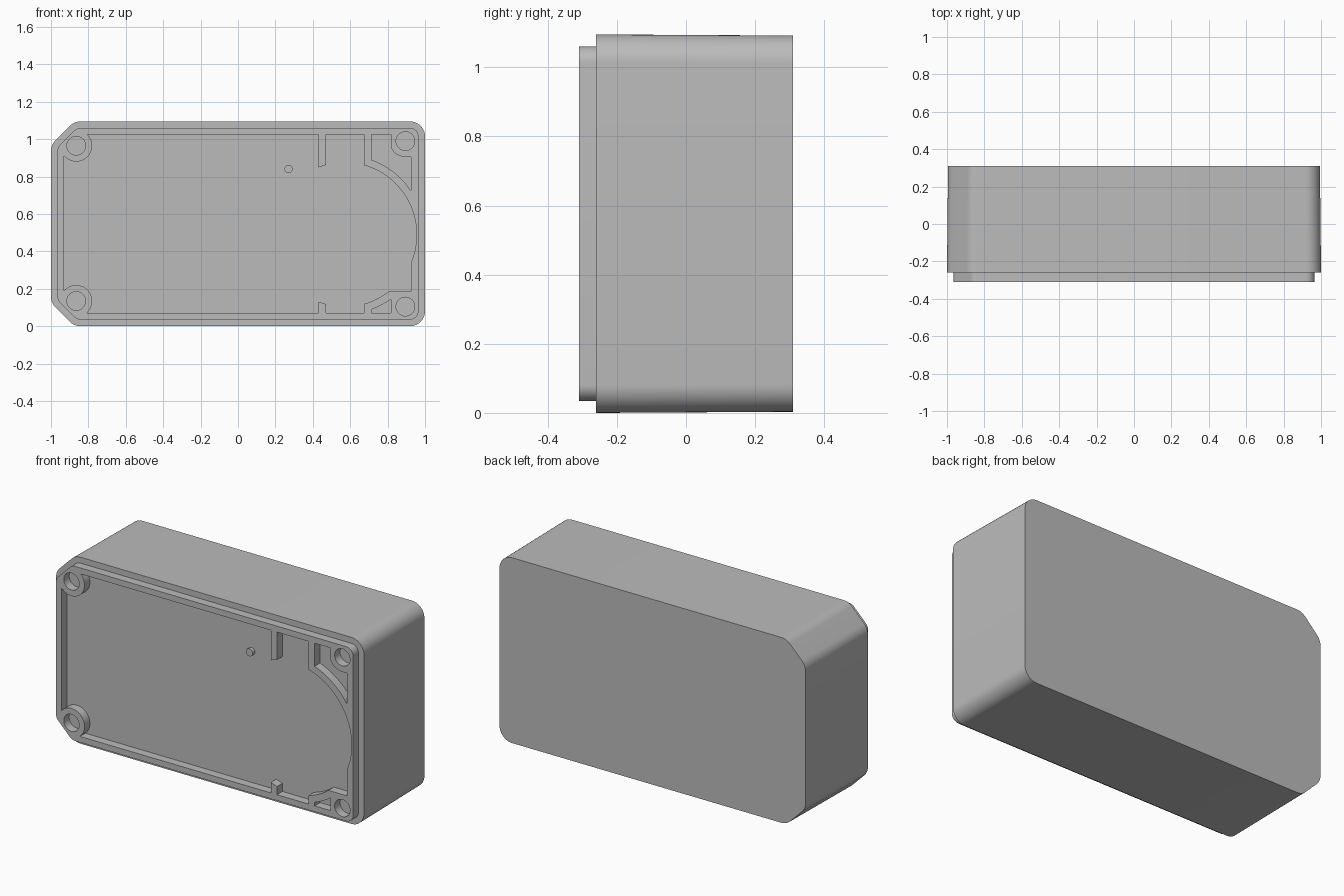
import bpy, bmesh
from math import radians, sin, cos, acos, degrees, sqrt
from mathutils import Vector

cube = bpy.data.objects.get("Cube")
if cube:
    bpy.data.objects.remove(cube, do_unlink=True)

# Single plastic colour
plastic = bpy.data.materials.new("grey_plastic")
plastic.use_nodes = True
colour = (0.5, 0.5, 0.5, 1)
plastic.diffuse_color = colour
plastic.node_tree.nodes["Principled BSDF"].inputs["Base Color"].default_value = colour

HEIGHT, MID = 1.095, 0.5475
FRONT, SEAT, BACK = -0.31, -0.26, 0.31


def arc(cx, cz, r, a, b, n=24):
    """Points along an arc from angle a to b, in degrees."""
    return [(cx + r * cos(radians(a + (b - a) * i / n)),
             cz + r * sin(radians(a + (b - a) * i / n))) for i in range(n + 1)]


def circle(cx, cz, r, n=40):
    return arc(cx, cz, r, 0, 360, n)[:-1]


def case_outline(inset, chamfer, radius):
    """Rectangle with chamfers on one end, every corner rounded off."""
    x, lo, hi = 1 - inset, inset, HEIGHT - inset
    corners = [Vector(p) for p in ((x, lo), (x, hi), (-x + chamfer, hi), (-x, hi - chamfer),
                                   (-x, lo + chamfer), (-x + chamfer, lo))]
    pts = []
    for i, p in enumerate(corners):
        u = (corners[i - 1] - p).normalized()
        v = (corners[(i + 1) % len(corners)] - p).normalized()
        half = u.angle(v) / 2
        centre = p + (u + v).normalized() * radius / sin(half)
        reach = radius * cos(half) / sin(half)
        start, end = p + u * reach - centre, p + v * reach - centre
        for k in range(9):
            d = start.lerp(end, k / 8).normalized() * radius
            pts.append(tuple(centre + d))
    return pts


def finish(obj):
    obj.data.materials.clear()
    obj.data.materials.append(plastic)
    bpy.ops.object.select_all(action="DESELECT")
    obj.select_set(True)
    bpy.context.view_layer.objects.active = obj
    bpy.ops.object.shade_smooth_by_angle(angle=radians(30))


def prism(name, outline, y0, y1, taper=1.0):
    """Solid between two depths, its far end slightly scaled for draft."""
    bm = bmesh.new()
    near = [bm.verts.new((x, y0, z)) for x, z in outline]
    far = [bm.verts.new((x * taper, y1, MID + (z - MID) * taper)) for x, z in outline]
    bm.faces.new(near)
    bm.faces.new(far[::-1])
    for i in range(len(near)):
        bm.faces.new((near[i - 1], far[i - 1], far[i], near[i]))
    bmesh.ops.recalc_face_normals(bm, faces=bm.faces)
    mesh = bpy.data.meshes.new(name)
    bm.to_mesh(mesh)
    bm.free()
    obj = bpy.data.objects.new(name, mesh)
    bpy.context.collection.objects.link(obj)
    finish(obj)


def plate(name, outlines, y0, y1):
    """Flat plate whose first outline is the rim and the others are openings."""
    curve = bpy.data.curves.new(name, "CURVE")
    curve.dimensions = "2D"
    curve.fill_mode = "BOTH"
    curve.extrude = (y1 - y0) / 2
    for pts in outlines:
        spline = curve.splines.new("POLY")
        spline.points.add(len(pts) - 1)
        for point, (x, z) in zip(spline.points, pts):
            point.co = (x, z, 0, 1)
        spline.use_cyclic_u = True
    obj = bpy.data.objects.new(name, curve)
    bpy.context.collection.objects.link(obj)
    obj.location.y = (y0 + y1) / 2
    obj.rotation_euler.x = radians(90)
    bpy.ops.object.select_all(action="DESELECT")
    obj.select_set(True)
    bpy.context.view_layer.objects.active = obj
    bpy.ops.object.convert(target="MESH")
    obj = bpy.context.view_layer.objects.active
    bm = bmesh.new()
    bm.from_mesh(obj.data)
    bmesh.ops.remove_doubles(bm, verts=bm.verts, dist=0.0001)
    bmesh.ops.recalc_face_normals(bm, faces=bm.faces)
    bm.to_mesh(obj.data)
    bm.free()
    finish(obj)


# Round recess that trims the ribs and the end wall
CX, CZ, R = 0.57, 0.49, 0.385
R2 = R + 0.04
LOW, TOP, END = 0.07, 1.025, 0.925


def rise(x, r):
    return sqrt(r * r - (x - CX) ** 2)


def angle_at(x, r):
    return degrees(acos((x - CX) / r))


rib_l, rib_r, block = 0.43, 0.47, 0.675
side = angle_at(block, R)

# Main recess, running round the bosses, ribs and corner blocks
recess = (
    arc(-0.865, 0.135, 0.085, 140, -50)
    + [(rib_l, LOW), (rib_l, CZ - rise(rib_l, R)), (rib_r, CZ - rise(rib_r, R)),
       (rib_r, LOW), (block, LOW)]
    + arc(CX, CZ, R, -side, -52.4, 8)
    + [(END, 0.185)]
    + arc(CX, CZ, R, -angle_at(END, R), side, 40)
    + [(block, TOP), (rib_r, TOP), (rib_r, CZ + rise(rib_r, R)),
       (rib_l, CZ + rise(rib_l, R)), (rib_l, TOP)]
    + arc(-0.865, 0.965, 0.085, 45, -140))

# Small pockets in the corner blocks
pocket_l, pocket_r = 0.715, 0.818
upper_pocket = ([(pocket_l, TOP)]
                + arc(CX, CZ, R2, angle_at(pocket_l, R2), angle_at(END, R2), 16)
                + [(END, 0.905)]
                + arc(0.895, 0.99, 0.085, 270, 205, 8)
                + [(pocket_r, TOP)])
lower_pocket = ([(pocket_l, LOW), (pocket_r, LOW)]
                + arc(CX, CZ, R2, -angle_at(pocket_r, R2), -angle_at(pocket_l, R2), 8))

screw_holes = [circle(x, z, 0.05) for x, z in
               ((-0.865, 0.965), (-0.865, 0.135), (0.895, 0.99), (0.895, 0.105))]

prism("case_body", case_outline(0, 0.125, 0.08), SEAT, BACK, 0.994)
plate("front_lip", [case_outline(0.035, 0.104, 0.045), recess, upper_pocket, lower_pocket]
      + screw_holes, FRONT, SEAT + 0.004)
prism("locating_pin", circle(0.27, 0.84, 0.022, 24), SEAT - 0.02, SEAT + 0.01)
